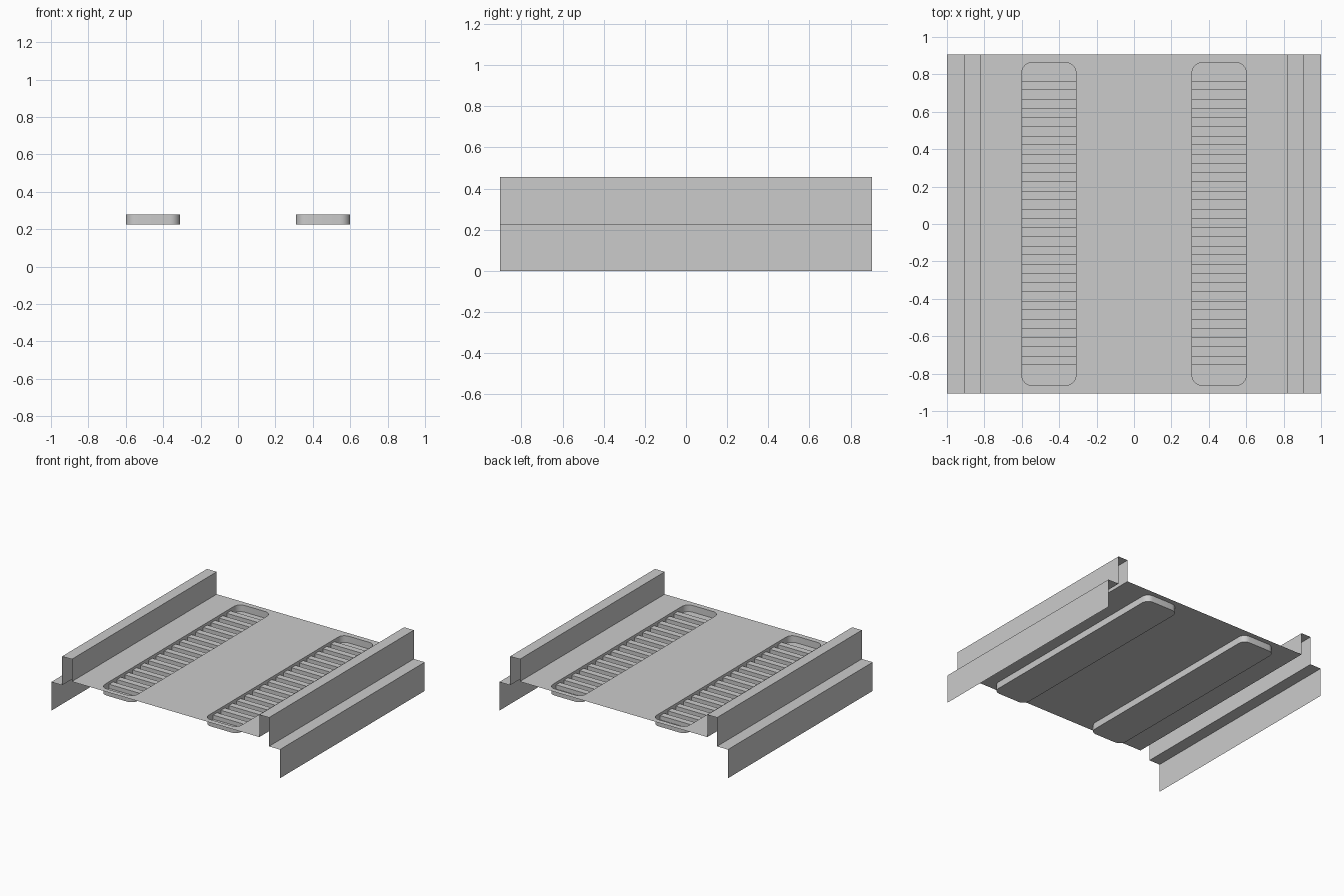
import bpy, bmesh, math

if "Cube" in bpy.data.objects:
    bpy.data.objects.remove(bpy.data.objects["Cube"])

HALF_LEN = 0.905          # half length along y
DECK_Z, FLOOR_Z, RIB_Z = 0.278, 0.225, 0.258
POCKET_X, POCKET_HX, POCKET_HY, RADIUS = 0.455, 0.145, 0.863, 0.055

metal = bpy.data.materials.new("light_grey_metal")
metal.diffuse_color = (0.6, 0.6, 0.6, 1)
metal.use_nodes = True
metal.node_tree.nodes["Principled BSDF"].inputs["Base Color"].default_value = metal.diffuse_color


def finish(bm, name, recalc=False):
    if recalc:
        bmesh.ops.recalc_face_normals(bm, faces=bm.faces)
    mesh = bpy.data.meshes.new(name)
    bm.to_mesh(mesh)
    bm.free()
    obj = bpy.data.objects.new(name, mesh)
    mesh.materials.append(metal)
    bpy.context.collection.objects.link(obj)
    return obj


def sheet(bm, profile, y0, y1):
    """Sweep an open x-z or y-z style profile into a folded sheet along y."""
    rows = [[bm.verts.new((x, y, z)) for x, z in profile] for y in (y0, y1)]
    for i in range(len(profile) - 1):
        bm.faces.new((rows[0][i], rows[0][i + 1], rows[1][i + 1], rows[1][i]))


def rounded_outline(cx, steps=6):
    pts = []
    for k, (sx, sy) in enumerate(((1, 1), (-1, 1), (-1, -1), (1, -1))):
        for i in range(steps + 1):
            a = math.pi / 2 * (k + i / steps)
            pts.append((cx + sx * (POCKET_HX - RADIUS) + RADIUS * math.cos(a),
                        sy * (POCKET_HY - RADIUS) + RADIUS * math.sin(a)))
    return pts


def edge_loop(bm, pts, z):
    vs = [bm.verts.new((x, y, z)) for x, y in pts]
    return [bm.edges.new((vs[i], vs[(i + 1) % len(vs)])) for i in range(len(vs))]


# Deck: flat sheet with two rounded openings
bm = bmesh.new()
edges = edge_loop(bm, [(-0.82, -HALF_LEN), (0.82, -HALF_LEN),
                       (0.82, HALF_LEN), (-0.82, HALF_LEN)], DECK_Z)
for s in (-1, 1):
    edges += edge_loop(bm, rounded_outline(s * POCKET_X), DECK_Z)
bmesh.ops.triangle_fill(bm, edges=edges, use_beauty=True, use_dissolve=False,
                        normal=(0, 0, 1))
for f in bm.faces:
    f.normal_update()
    if f.normal.z < 0:
        f.normal_flip()
finish(bm, "deck")

for s, side in ((-1, "left"), (1, "right")):
    # Folded side rail: raised channel, ledge and hanging skirt
    bm = bmesh.new()
    profile = [(0.82, DECK_Z), (0.82, 0.455), (0.905, 0.455),
               (0.905, 0.227), (1.0, 0.227), (1.0, 0.0)]
    sheet(bm, [(s * x, z) for x, z in profile], -HALF_LEN, HALF_LEN)
    if s > 0:
        bmesh.ops.reverse_faces(bm, faces=bm.faces)
    for f in bm.faces:
        f.normal_update()
    if max(bm.faces, key=lambda f: f.calc_center_median().z).normal.z < 0:
        bmesh.ops.reverse_faces(bm, faces=bm.faces)
    finish(bm, side + "_rail")

    # Recessed pocket: rounded wall and flat floor
    bm = bmesh.new()
    pts = rounded_outline(s * POCKET_X)
    top = [bm.verts.new((x, y, DECK_Z)) for x, y in pts]
    low = [bm.verts.new((x, y, FLOOR_Z)) for x, y in pts]
    n = len(pts)
    for i in range(n):
        j = (i + 1) % n
        bm.faces.new((top[i], top[j], low[j], low[i])).smooth = True
    bm.faces.new(low)
    pocket = finish(bm, side + "_pocket")
    bpy.ops.object.select_all(action='DESELECT')
    pocket.select_set(True)
    bpy.context.view_layer.objects.active = pocket
    bpy.ops.object.shade_smooth_by_angle()

    # Cross ribs standing on the pocket floor
    bm = bmesh.new()
    count, pitch = 16, 0.098
    for i in range(count):
        y = 0.006 + (i - (count - 1) / 2) * pitch
        x0, x1 = s * POCKET_X - POCKET_HX, s * POCKET_X + POCKET_HX
        path = [(y - pitch / 4, FLOOR_Z), (y - pitch / 4, RIB_Z),
                (y + pitch / 4, RIB_Z), (y + pitch / 4, FLOOR_Z)]
        rows = [[bm.verts.new((x, py, z)) for py, z in path] for x in (x0, x1)]
        for k in range(3):
            bm.faces.new((rows[0][k], rows[1][k], rows[1][k + 1], rows[0][k + 1]))
    finish(bm, side + "_ribs")
